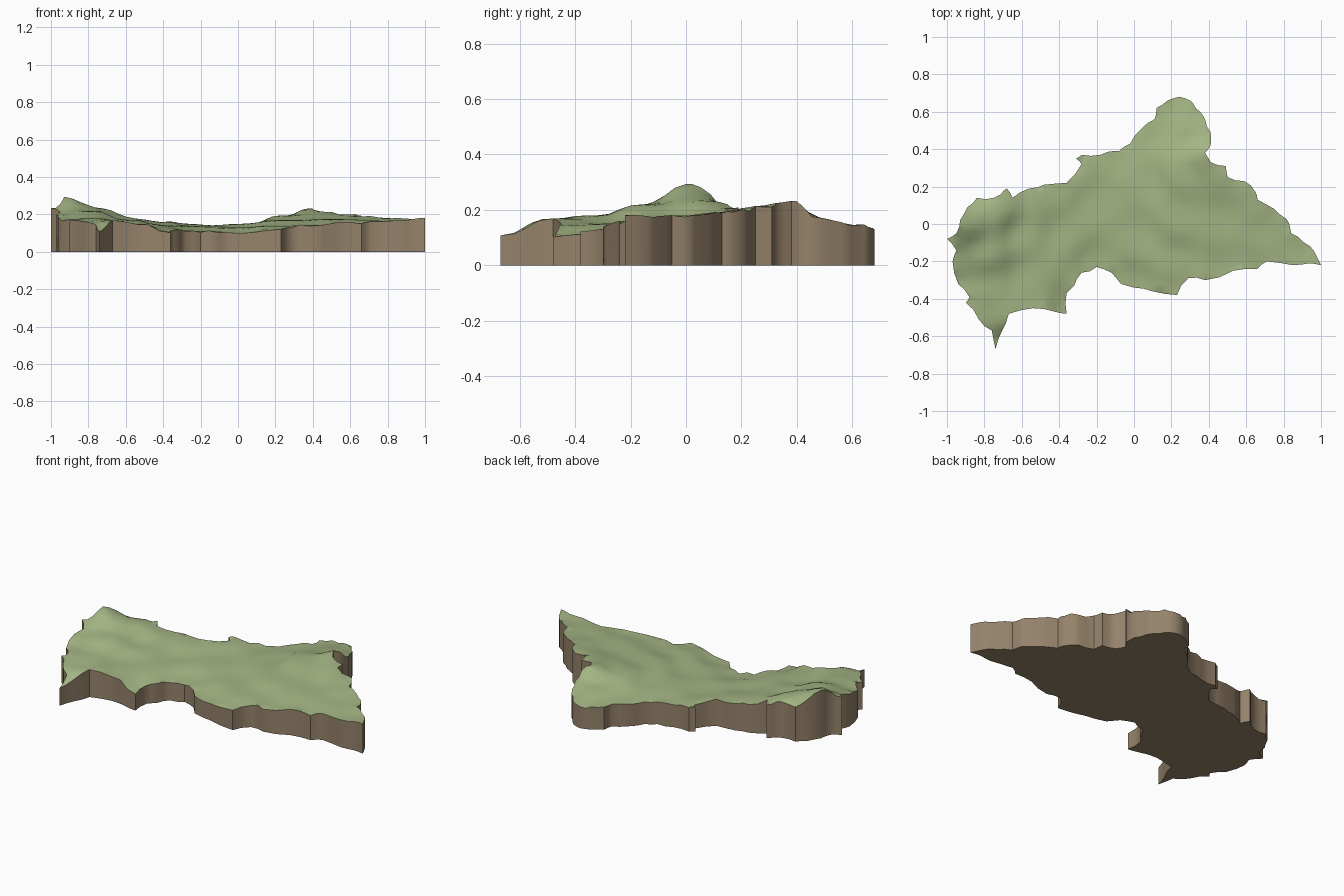
import bpy, bmesh, random
from mathutils import Vector
from mathutils.geometry import delaunay_2d_cdt

if "Cube" in bpy.data.objects:
    bpy.data.objects.remove(bpy.data.objects["Cube"])

random.seed(4)

# Coastline of the land slab, clockwise from the west tip
COAST = [
    (-1, -.08), (-.95, -.05), (-.93, .02), (-.89, .09), (-.84, .14), (-.75, .14),
    (-.71, .16), (-.68, .19), (-.65, .14), (-.56, .19), (-.48, .21), (-.36, .22),
    (-.28, .32), (-.31, .35), (-.28, .37), (-.18, .37), (-.08, .39), (-.02, .43),
    (.04, .51), (.11, .56), (.12, .62), (.18, .66), (.24, .68), (.3, .66),
    (.33, .62), (.38, .56), (.41, .49), (.41, .42), (.38, .38), (.41, .33),
    (.49, .31), (.5, .25), (.59, .23), (.65, .17), (.66, .13), (.75, .08),
    (.81, .03), (.83, 0), (.84, -.05), (.91, -.1), (.96, -.14), (1, -.22),
    (.94, -.21), (.85, -.22), (.71, -.2), (.66, -.24), (.53, -.25), (.38, -.3),
    (.29, -.29), (.23, -.38), (.1, -.36), (0, -.34), (-.07, -.32), (-.12, -.26),
    (-.2, -.23), (-.28, -.26), (-.32, -.33), (-.36, -.37), (-.36, -.48), (-.42, -.47),
    (-.54, -.45), (-.67, -.48), (-.71, -.58), (-.74, -.67), (-.76, -.57), (-.83, -.51),
    (-.9, -.42), (-.88, -.39), (-.94, -.32), (-.97, -.2), (-.95, -.14)]

# Spot heights (x, y, z) that shape the hills
SPOTS = [
    (-1, -.08, .235), (-.92, .01, .3), (-.85, .06, .265), (-.84, .14, .2),
    (-.75, .08, .235), (-.68, .19, .205), (-.56, .18, .175), (-.4, .2, .16),
    (-.29, .35, .15), (-.1, .38, .138), (.04, .5, .14), (.12, .6, .14),
    (.24, .68, .13), (.33, .61, .145), (.41, .48, .17), (.39, .38, .24),
    (.49, .3, .215), (.59, .23, .2), (.66, .13, .19), (.82, .02, .18),
    (1, -.22, .18), (.85, -.22, .167), (.66, -.24, .155), (.38, -.3, .143),
    (.22, -.38, .12), (0, -.34, .1), (-.2, -.23, .11), (-.36, -.46, .105),
    (-.52, -.45, .145), (-.66, -.48, .17), (-.74, -.67, .108), (-.83, -.51, .165),
    (-.94, -.32, .17), (-.97, -.2, .2), (-.8, -.15, .22), (-.78, -.35, .18),
    (-.6, -.05, .17), (-.58, -.28, .15), (-.38, -.05, .14), (-.2, .12, .135),
    (0, -.08, .13), (.05, .25, .15), (.25, .28, .195), (.25, .02, .17),
    (.3, .48, .165), (.5, 0, .175), (.2, -.2, .14), (.7, -.08, .172)]


def height(x, y):
    """Blend the spot heights by distance."""
    total = weight = 0
    for sx, sy, sz in SPOTS:
        w = 1 / ((x - sx) ** 2 + (y - sy) ** 2 + .003) ** 2
        total += w * sz
        weight += w
    return total / weight


def material(name, color):
    m = bpy.data.materials.new(name)
    m.diffuse_color = (*color, 1)
    m.use_nodes = True
    m.node_tree.nodes["Principled BSDF"].inputs["Base Color"].default_value = m.diffuse_color
    return m


def add_object(name, verts, faces, mat, angle):
    mesh = bpy.data.meshes.new(name)
    mesh.from_pydata(verts, [], faces)
    bm = bmesh.new()
    bm.from_mesh(mesh)
    loose = [v for v in bm.verts if not v.link_faces]
    bmesh.ops.delete(bm, geom=loose, context='VERTS')
    bm.to_mesh(mesh)
    bm.free()
    mesh.materials.append(mat)
    ob = bpy.data.objects.new(name, mesh)
    bpy.context.collection.objects.link(ob)
    bpy.ops.object.select_all(action='DESELECT')
    ob.select_set(True)
    bpy.context.view_layer.objects.active = ob
    bpy.ops.object.shade_smooth_by_angle(angle=angle)
    return ob


# Coastline with a slightly ragged midpoint on each stretch
rim = []
for i, p in enumerate(COAST):
    a, b = Vector(p), Vector(COAST[(i + 1) % len(COAST)])
    side = Vector((a.y - b.y, b.x - a.x))
    rim += [a, (a + b) / 2 + side * random.uniform(-.1, .1)]
n = len(rim)

# Fill the coastline with a fine triangulated grid
step = .04
grid = [Vector((i * step + step / 2 * (j % 2), j * step))
        for i in range(-25, 26) for j in range(-17, 18)]
grid = [g for g in grid if min((g - r).length for r in rim) > .018]
points, _, tris, *_ = delaunay_2d_cdt(
    rim + grid, [(i, (i + 1) % n) for i in range(n)], [], 1, 1e-5)


def upward(t):
    a, b, c = (points[k] for k in t)
    return list(t) if (b - a).cross(c - a) > 0 else list(t)[::-1]


tris = [upward(t) for t in tris]

# Ground heights, a little rougher along the cliff edge
edge_count = {}
for t in tris:
    for k in range(3):
        e = (t[k], t[(k + 1) % 3])
        edge_count[e] = True
border = [e for e in edge_count if (e[1], e[0]) not in edge_count]
rim_ids = {k for e in border for k in e}
top = [(p.x, p.y, height(p.x, p.y) + (random.uniform(-.006, .004) if k in rim_ids else 0))
       for k, p in enumerate(points)]
base = [(p.x, p.y, 0) for p in points]

grass = material("grass green", (.37, .46, .23))
earth = material("earth brown", (.30, .225, .145))

# Grassy upper surface
add_object("grass_surface", top, tris, grass, 1.0)

# Earth cliffs and flat underside
m = len(points)
walls = [(b, a, a + m, b + m) for a, b in border]
under = [[k + m for k in reversed(t)] for t in tris]
add_object("earth_cliffs", top + base, walls + under, earth, .8)
